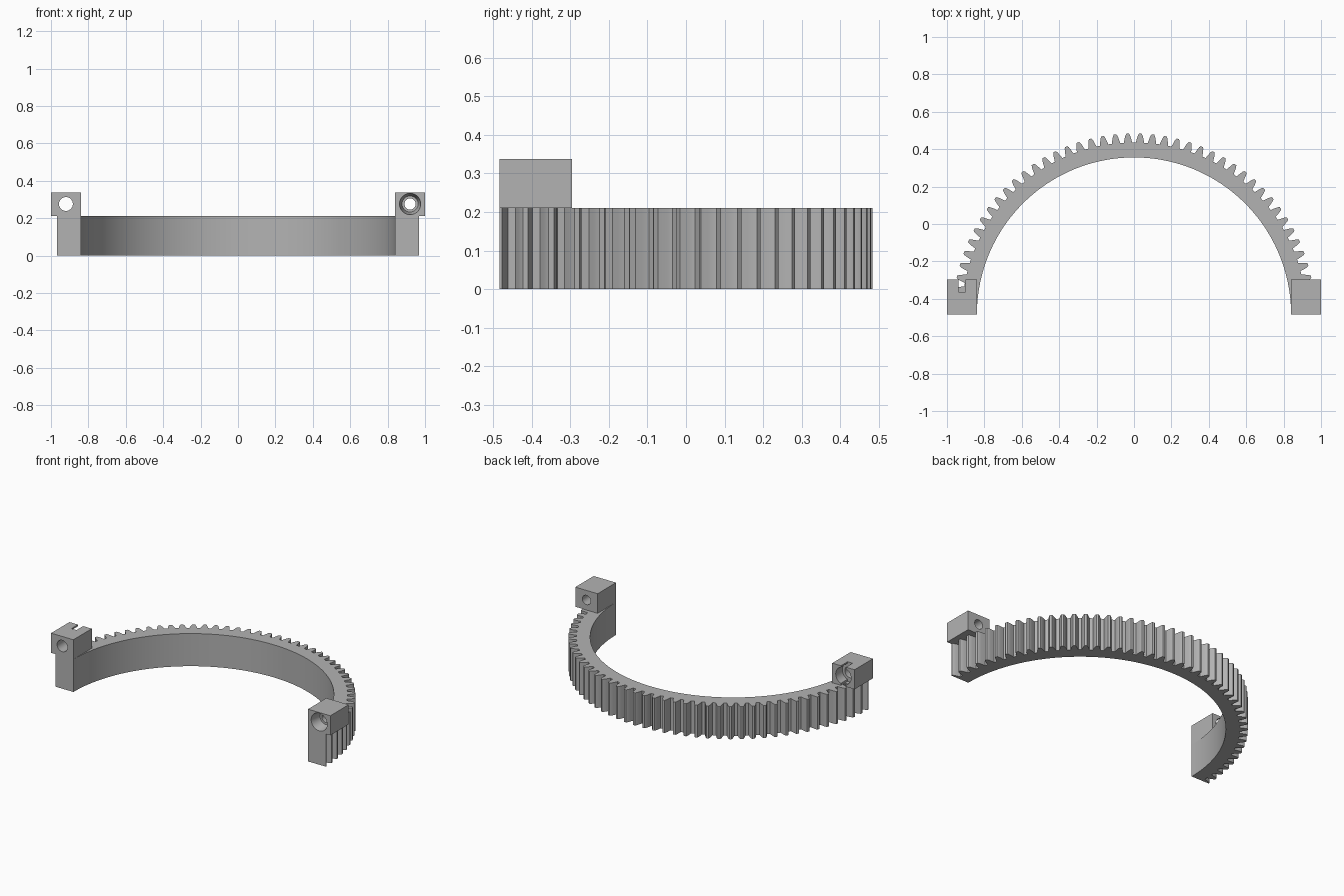
import bpy, bmesh
from math import cos, sin, radians, pi
from mathutils import Matrix

cube = bpy.data.objects.get("Cube")
if cube:
    bpy.data.objects.remove(cube, do_unlink=True)

grey = bpy.data.materials.new("plain grey")
grey.use_nodes = True
grey.diffuse_color = (0.45, 0.45, 0.45, 1)
grey.node_tree.nodes["Principled BSDF"].inputs["Base Color"].default_value = grey.diffuse_color

INNER, ROOT, PITCH, TIP = 0.84, 0.92, 0.945, 0.968
FRONT = -TIP / 2
RING_H, TOP = 0.211, 0.338
BLOCK_X, BLOCK_W, BLOCK_D = 0.92, 0.16, 0.188
HOLE_Z = 0.276


def make(name, bm):
    bmesh.ops.recalc_face_normals(bm, faces=bm.faces)
    mesh = bpy.data.meshes.new(name)
    bm.to_mesh(mesh)
    bm.free()
    mesh.materials.append(grey)
    obj = bpy.data.objects.new(name, mesh)
    bpy.context.collection.objects.link(obj)
    return obj


def box(name, x, y0, y1, z0, z1, w):
    bm = bmesh.new()
    bmesh.ops.create_cube(bm, size=1)
    bmesh.ops.scale(bm, vec=(w, y1 - y0, z1 - z0), verts=bm.verts)
    bmesh.ops.translate(bm, vec=(x, (y0 + y1) / 2, (z0 + z1) / 2), verts=bm.verts)
    return make(name, bm)


def bore(x, y0, y1, r0, r1):
    """Round cutter along y, radius r0 at y0 and r1 at y1."""
    bm = bmesh.new()
    turn = Matrix.Translation((x, (y0 + y1) / 2, HOLE_Z)) @ Matrix.Rotation(-pi / 2, 4, "X")
    bmesh.ops.create_cone(bm, cap_ends=True, segments=48, radius1=r0, radius2=r1,
                          depth=y1 - y0, matrix=turn)
    return make("cutter", bm)


def select(obj):
    bpy.ops.object.select_all(action="DESELECT")
    obj.select_set(True)
    bpy.context.view_layer.objects.active = obj


def cut(obj, cutters):
    select(obj)
    for c in cutters:
        mod = obj.modifiers.new("cut", "BOOLEAN")
        mod.operation, mod.solver, mod.object = "DIFFERENCE", "EXACT", c
        bpy.ops.object.modifier_apply(modifier=mod.name)
        bpy.data.objects.remove(c, do_unlink=True)


def polar(r, deg):
    return (r * cos(radians(deg)), FRONT + r * sin(radians(deg)), 0)


# Half ring gear: teeth every 4 degrees, with half a tooth at each end
tooth = [(-1.4, ROOT), (-1.0, PITCH), (-0.7, 0.96), (-0.4, TIP),
         (0.4, TIP), (0.7, 0.96), (1.0, PITCH), (1.4, ROOT)]
outline = [polar(TIP, 0)]
for i in range(46):
    outline += [polar(r, 4 * i + a) for a, r in tooth if 0 < 4 * i + a < 180]
outline.append(polar(TIP, 180))
outline += [polar(INNER, 180 - 2 * i) for i in range(91)]
bm = bmesh.new()
face = bm.faces.new([bm.verts.new(p) for p in outline])
up = bmesh.ops.extrude_face_region(bm, geom=[face])["geom"]
bmesh.ops.translate(bm, vec=(0, 0, RING_H),
                    verts=[v for v in up if isinstance(v, bmesh.types.BMVert)])
ring = make("half_ring_gear", bm)

# Clamp blocks on both ends of the ring
back = FRONT + BLOCK_D
right = box("right_clamp_block", -BLOCK_X, FRONT, back, RING_H, TOP, BLOCK_W)
left = box("left_clamp_block", BLOCK_X, FRONT, back, RING_H, TOP, BLOCK_W)

# Right block: through hole, round pocket and open slot at the back
pocket = back - 0.068
cut(right, [bore(-BLOCK_X, FRONT - 0.1, back + 0.1, 0.037, 0.037),
            bore(-BLOCK_X, pocket, back + 0.1, 0.055, 0.055),
            box("cutter", -BLOCK_X, pocket, back + 0.1, 0.1, 0.5, 0.036)])

# Left block: through hole with a tapered recess at the front
cut(left, [bore(BLOCK_X, FRONT - 0.1, back + 0.1, 0.03, 0.03),
           bore(BLOCK_X, FRONT - 0.01, FRONT + 0.07, 0.059, 0.043)])

for obj in (ring, right, left):
    select(obj)
    bpy.ops.object.shade_smooth_by_angle(angle=radians(20))
